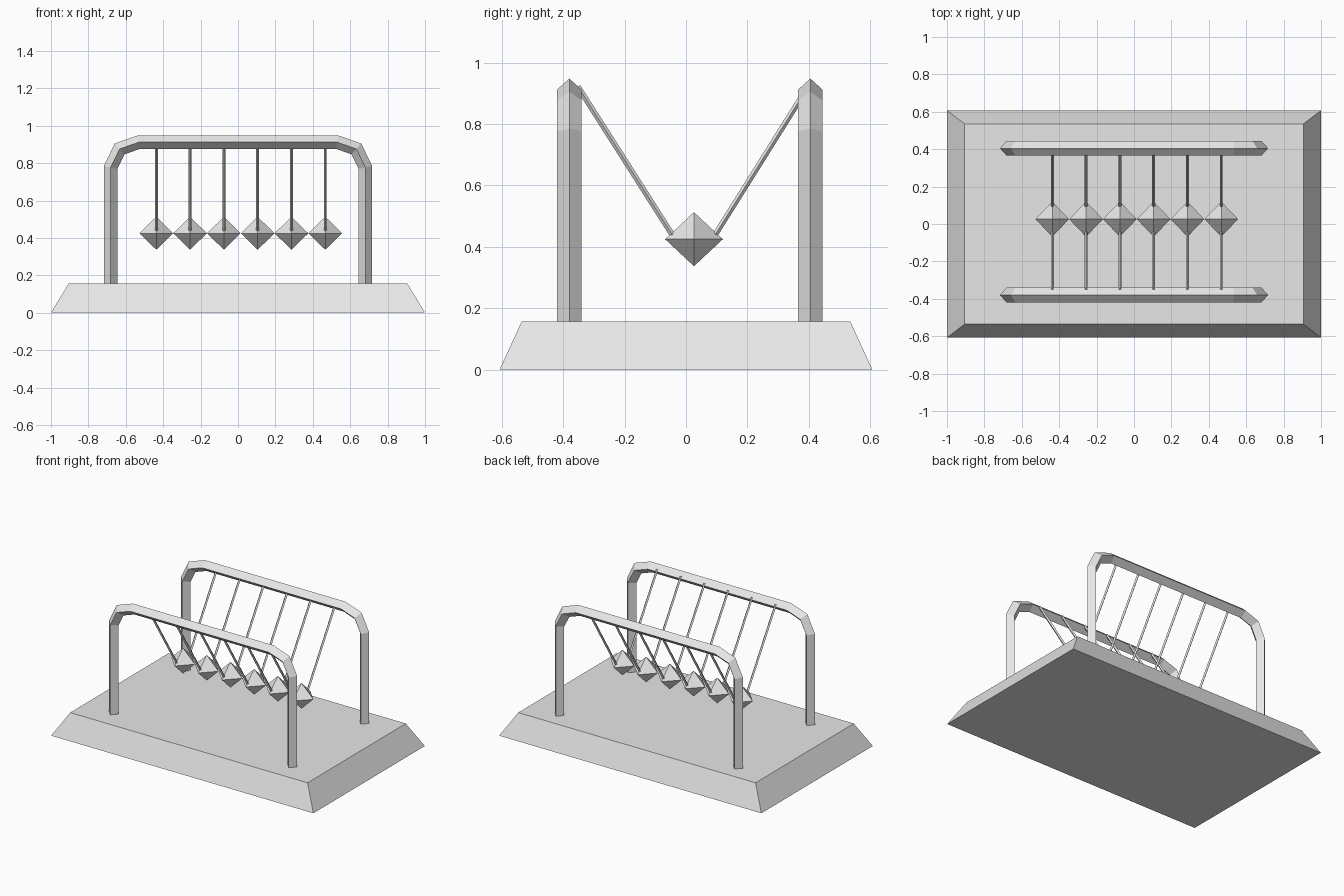
import bpy
import bmesh
from mathutils import Vector

cube = bpy.data.objects.get("Cube")
if cube:
    bpy.data.objects.remove(cube, do_unlink=True)

grey = bpy.data.materials.new("light_grey")
grey.use_nodes = True
grey.diffuse_color = (0.8, 0.8, 0.8, 1)
grey.node_tree.nodes["Principled BSDF"].inputs["Base Color"].default_value = (0.8, 0.8, 0.8, 1)


def finish(name, bm):
    bmesh.ops.recalc_face_normals(bm, faces=bm.faces)
    mesh = bpy.data.meshes.new(name)
    bm.to_mesh(mesh)
    bm.free()
    mesh.materials.append(grey)
    obj = bpy.data.objects.new(name, mesh)
    bpy.context.collection.objects.link(obj)
    return obj


def loft(name, rings):
    """Skin a list of equal rings of points and cap both ends."""
    bm = bmesh.new()
    loops = [[bm.verts.new(p) for p in ring] for ring in rings]
    for a, b in zip(loops, loops[1:]):
        for i in range(len(a)):
            j = (i + 1) % len(a)
            bm.faces.new((a[i], a[j], b[j], b[i]))
    bm.faces.new(loops[0])
    bm.faces.new(loops[-1])
    return finish(name, bm)


def sweep(name, path, side, radius, depth):
    """Sweep a diamond section along a planar path with mitred corners."""
    path = [Vector(p) for p in path]
    side = Vector(side)
    rings = []
    for i, p in enumerate(path):
        before = (p - path[i - 1]).normalized() if i else None
        after = (path[i + 1] - p).normalized() if i + 1 < len(path) else before
        before = before or after
        n1, n2 = side.cross(before), side.cross(after)
        miter = (n1 + n2) / (1 + n1.dot(n2)) * radius
        rings.append([p + miter, p + side * depth, p - miter, p - side * depth])
    return loft(name, rings)


def rectangle(x, y, z):
    return [(-x, -y, z), (x, -y, z), (x, y, z), (-x, y, z)]


# Sloped base
loft("base", [rectangle(1.0, 0.607, 0), rectangle(0.905, 0.535, 0.157)])

# Two bent frames
FRONT_Y, BACK_Y = -0.38, 0.405
half = [(0.681, 0.15), (0.681, 0.777), (0.633, 0.876), (0.53, 0.912)]
profile = [(-x, z) for x, z in half] + half[::-1]
for name, y in (("front_frame", FRONT_Y), ("back_frame", BACK_Y)):
    sweep(name, [(x, y, z) for x, z in profile], (0, 1, 0), 0.036, 0.04)

# Row of hanging weights, each on two strings
BALL_Y, BALL_Z = 0.026, 0.425
for i in range(6):
    x = -0.437 + i * 0.1807
    bm = bmesh.new()
    tips = [bm.verts.new((x + dx, BALL_Y + dy, BALL_Z))
            for dx, dy in ((0.09, 0), (0, 0.094), (-0.09, 0), (0, -0.094))]
    for dz in (0.088, -0.088):
        pole = bm.verts.new((x, BALL_Y, BALL_Z + dz))
        for j in range(4):
            bm.faces.new((tips[j], tips[(j + 1) % 4], pole))
    finish(f"weight_{i + 1}", bm)
    sweep(f"front_string_{i + 1}", [(x, -0.042, 0.435), (x, -0.352, 0.922)],
          (1, 0, 0), 0.009, 0.008)
    sweep(f"back_string_{i + 1}", [(x, 0.092, 0.435), (x, 0.39, 0.91)],
          (1, 0, 0), 0.009, 0.008)
